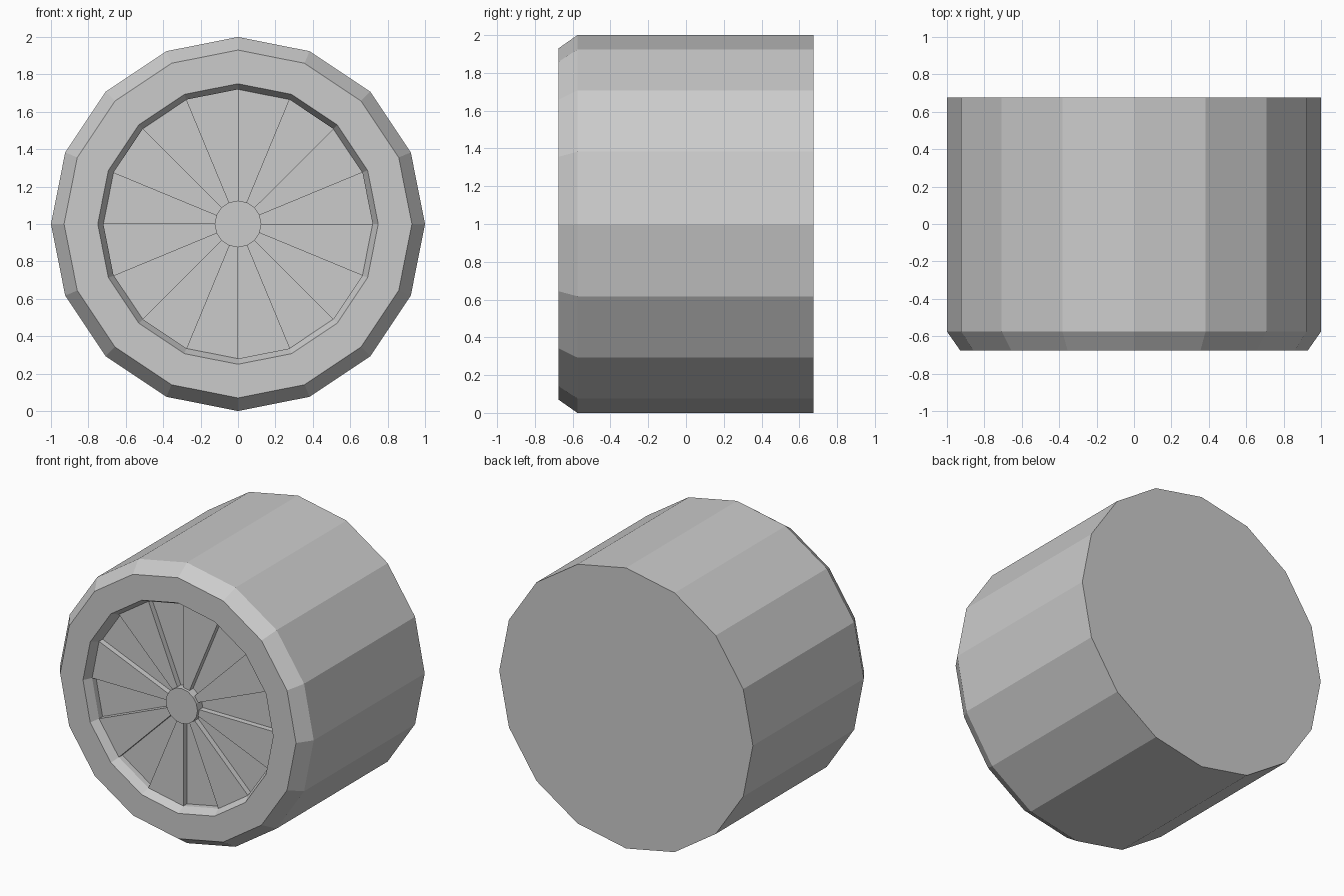
import bpy, bmesh
from math import sin, cos, pi

if "Cube" in bpy.data.objects:
    bpy.data.objects.remove(bpy.data.objects["Cube"])

SIDES = 16
STEP = 2 * pi / SIDES
FLOOR, SPOKE, HUB = -0.575, -0.615, -0.635   # depths inside the wheel face
R_RIM, R_HUB = 0.72, 0.125


def point(r, y, k):
    return (r * cos(k * STEP), y, 1 + r * sin(k * STEP))


def finish(name, bm):
    bmesh.ops.recalc_face_normals(bm, faces=bm.faces)
    mesh = bpy.data.meshes.new(name)
    bm.to_mesh(mesh)
    bm.free()
    obj = bpy.data.objects.new(name, mesh)
    bpy.context.collection.objects.link(obj)
    return obj


def lathe(name, profile):
    """Turn (radius, y) points about the axle and cap both ends."""
    bm = bmesh.new()
    rings = [[bm.verts.new(point(r, y, k)) for k in range(SIDES)] for r, y in profile]
    for a, b in zip(rings, rings[1:]):
        for k in range(SIDES):
            n = (k + 1) % SIDES
            bm.faces.new((a[k], a[n], b[n], b[k]))
    bm.faces.new(rings[0])
    bm.faces.new(rings[-1])
    return finish(name, bm)


# Tyre: closed back, bevelled front shoulder, sloped rim lip and sunken face
lathe("tyre", [(1, 0.675), (1, -0.575), (0.93, -0.675), (0.75, -0.675),
               (R_RIM, SPOKE), (R_RIM, FLOOR)])

# Hub cap
lathe("hub", [(R_HUB, FLOOR), (R_HUB, HUB)])

# Raised wedge spokes on every other sector
bm = bmesh.new()
for k in range(1, SIDES, 2):
    corners = [(R_HUB, k), (R_RIM, k), (R_RIM, k + 1), (R_HUB, k + 1)]
    low = [bm.verts.new(point(r, FLOOR, i)) for r, i in corners]
    top = [bm.verts.new(point(r, SPOKE, i)) for r, i in corners]
    bm.faces.new(low)
    bm.faces.new(top)
    for i in range(4):
        j = (i + 1) % 4
        bm.faces.new((low[i], low[j], top[j], top[i]))
finish("spokes", bm)
